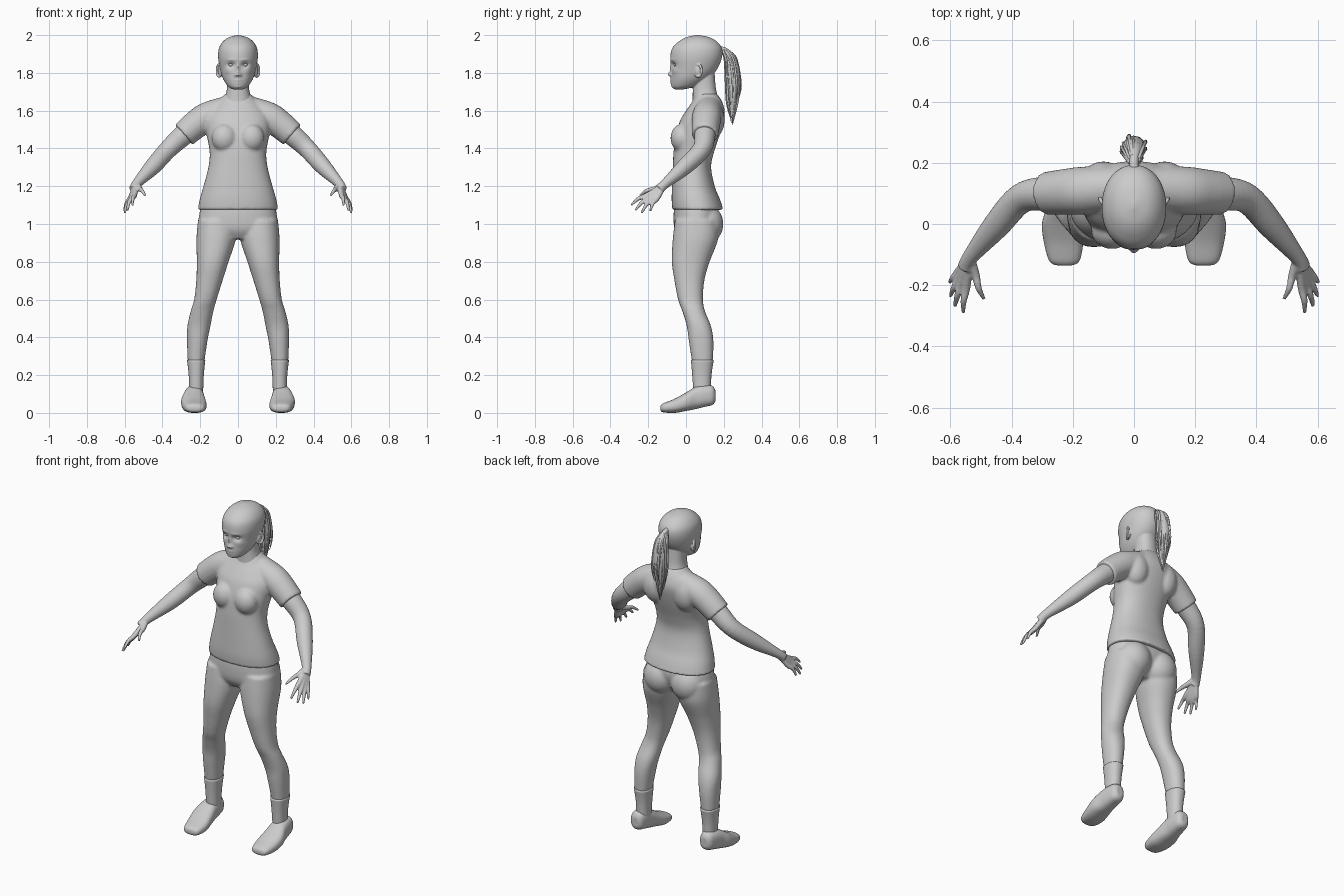
import bpy, bmesh, random
from math import sin, cos, pi, exp
from mathutils import Vector

random.seed(4)
if "Cube" in bpy.data.objects:
    bpy.data.objects.remove(bpy.data.objects["Cube"], do_unlink=True)

grey = bpy.data.materials.new("plain grey")
grey.use_nodes = True
grey.diffuse_color = (.6, .6, .6, 1)
grey.node_tree.nodes["Principled BSDF"].inputs["Base Color"].default_value = (.6, .6, .6, 1)


def refine(rows, steps=5):
    """Smoothly interpolate between rows of numbers."""
    out = []
    for i in range(len(rows) - 1):
        quad = rows[max(i - 1, 0)], rows[i], rows[i + 1], rows[min(i + 2, len(rows) - 1)]
        for k in range(steps):
            t = k / steps
            out.append([b + t / 2 * (c - a + t * (2*a - 5*b + 4*c - d + t * (3*b - a - 3*c + d)))
                        for a, b, c, d in zip(*quad)])
    return out + [list(rows[-1])]


def skin_rings(bm, rings):
    loops = [[bm.verts.new(p) for p in ring] for ring in rings]
    n = len(loops[0])
    for low, high in zip(loops, loops[1:]):
        for i in range(n):
            j = (i + 1) % n
            bm.faces.new((low[i], low[j], high[j], high[i]))
    bm.faces.new(loops[0])
    bm.faces.new(loops[-1])
    return [v for loop in loops for v in loop]


def loft(bm, rows, side=1, along="z", power=.9, n=40):
    """Rows hold position, then the low and high limits of both cross axes."""
    rings = []
    for t, a, b, c, d in refine(rows):
        ring = []
        for i in range(n):
            u, w = cos(2*pi*i/n), sin(2*pi*i/n)
            u, w = [abs(q)**power * (1 if q > 0 else -1) for q in (u, w)]
            x, y = side * ((a + b)/2 + u*(b - a)/2), (c + d)/2 + w*(d - c)/2
            ring.append((x, y, t) if along == "z" else (x, t, y))
        rings.append(ring)
    return skin_rings(bm, rings)


def body_loft(bm, rows, **options):
    """Symmetric loft: rows hold height, half width, front and back."""
    return loft(bm, [(z, -w, w, f, b) for z, w, f, b in rows], **options)


def tube(bm, rows, side=1, n=16, steps=5):
    """Round tube through points with radii."""
    rows = refine(rows, steps)
    pts = [Vector((side * x, y, z)) for x, y, z, r in rows]
    rings = []
    for i, p in enumerate(pts):
        tangent = (pts[min(i + 1, len(pts) - 1)] - pts[max(i - 1, 0)]).normalized()
        u = tangent.cross(Vector((.3, 1, .2))).normalized()
        w = tangent.cross(u)
        rings.append([p + max(rows[i][3], .001) * (u*cos(2*pi*k/n) + w*sin(2*pi*k/n)) for k in range(n)])
    skin_rings(bm, rings)


def ball(bm, centre, size, side=1):
    made = bmesh.ops.create_uvsphere(bm, u_segments=24, v_segments=16, radius=1)["verts"]
    for v in made:
        v.co = Vector((side*centre[0], centre[1], centre[2])) + v.co * Vector(size)


def finish(name, bm, voxel=0, smooth=0):
    """Make the object; a voxel size fuses its pieces into one skin."""
    bmesh.ops.recalc_face_normals(bm, faces=bm.faces)
    for f in bm.faces:
        f.smooth = True
    mesh = bpy.data.meshes.new(name)
    bm.to_mesh(mesh)
    bm.free()
    mesh.materials.append(grey)
    obj = bpy.data.objects.new(name, mesh)
    bpy.context.collection.objects.link(obj)
    if voxel:
        mod = obj.modifiers.new("fuse", "REMESH")
        mod.mode, mod.voxel_size, mod.use_smooth_shade = "VOXEL", voxel, True
    if smooth:
        mod = obj.modifiers.new("soften", "SMOOTH")
        mod.factor, mod.iterations = .5, smooth
    return obj


# Shirt: torso, bust, shoulders and short sleeves
bm = bmesh.new()
body_loft(bm, [(1.075, .213, -.072, .198), (1.13, .203, -.076, .18), (1.2, .183, -.074, .152),
               (1.3, .157, -.07, .133), (1.38, .15, -.066, .148), (1.47, .165, -.055, .178),
               (1.55, .172, -.03, .2), (1.6, .15, .0, .205), (1.65, .105, .035, .19),
               (1.69, .065, .055, .165)])
for s in (1, -1):
    ball(bm, (.072, -.022, 1.455), (.068, .06, .075), s)
    ball(bm, (.1, .135, 1.55), (.075, .07, .1), s)
    tube(bm, [(.05, .12, 1.61, .07), (.16, .11, 1.568, .078), (.225, .105, 1.525, .075),
              (.287, .1, 1.472, .07)], s, n=28)
finish("shirt", bm, .008, 5)

# Trousers: pelvis, buttocks and legs
bm = bmesh.new()
body_loft(bm, [(1.12, .19, -.06, .165), (1.04, .207, -.066, .175), (.97, .205, -.06, .15),
               (.92, .12, -.03, .11)])
for s in (1, -1):
    ball(bm, (.09, .105, 1.0), (.1, .093, .105), s)
    loft(bm, [(1.02, .01, .212, -.058, .17), (.92, .012, .22, -.07, .17), (.8, .05, .218, -.075, .125),
              (.7, .082, .221, -.061, .097), (.6, .113, .232, -.042, .09), (.54, .13, .25, -.02, .1),
              (.46, .146, .268, .004, .132), (.38, .162, .27, .015, .145), (.27, .178, .266, .032, .142)], s)
finish("trousers", bm, .008, 4)

# Ankle bands and shoes
for s, label in ((1, "left"), (-1, "right")):
    bm = bmesh.new()
    loft(bm, [(.28, .173, .27, .026, .147), (.2, .181, .261, .033, .135), (.1, .185, .258, .04, .13)], s)
    finish(label + "_ankle_band", bm)
    bm = bmesh.new()
    loft(bm, [(-.136, .205, .25, .014, .036), (-.122, .178, .277, .003, .05), (-.06, .166, .295, .0, .075),
              (0, .172, .301, .01, .108), (.05, .18, .288, .02, .138), (.1, .184, .28, .032, .147),
              (.14, .192, .27, .042, .143), (.156, .21, .252, .06, .12)], s, along="y", power=.8)
    finish(label + "_shoe", bm, .006, 3)

# Arms with palms and fingers
tips = [(.49, -.245, 1.15), (.558, -.29, 1.1), (.585, -.268, 1.072), (.6, -.235, 1.058), (.603, -.19, 1.068)]
for s, label in ((1, "left"), (-1, "right")):
    bm = bmesh.new()
    tube(bm, [(.2, .105, 1.54, .055), (.287, .1, 1.472, .056), (.37, .083, 1.395, .049),
              (.45, -.005, 1.305, .044), (.535, -.108, 1.215, .026), (.55, -.14, 1.185, .027)], s, n=24)
    for i, tip in enumerate(tips):
        tip = Vector(tip)
        wrist = Vector((.537, -.112, 1.21))
        knuckle = wrist.lerp(tip, .4 if i == 0 else .52)
        bend = knuckle.lerp(tip, .5) + Vector((.004, -.004, .008))
        root = .014 if i else .017
        tube(bm, [(*wrist, root), (*knuckle, .014), (*bend, .0105), (*tip, .006)], s, n=12)
    finish(label + "_arm", bm, .0045, 3)

# Head: egg-shaped loft with sculpted features pushed into the face
bm = bmesh.new()
verts = body_loft(bm, [(1.713, .028, -.06, -.01), (1.73, .054, -.074, .06), (1.77, .08, -.077, .12),
                       (1.82, .095, -.076, .165), (1.88, .105, -.083, .19), (1.93, .101, -.073, .19),
                       (1.965, .081, -.04, .165), (1.988, .05, .0, .125), (2, .006, .05, .07)], power=.95, n=96)
# Feature rule: sideways place, height, width, height reach, forward push
features = [(.037, 1.842, .02, .013, -.017), (.035, 1.866, .026, .008, .004), (0, 1.792, .013, .011, .02),
            (0, 1.82, .008, .022, .011), (.013, 1.786, .008, .007, .008), (0, 1.764, .02, .006, .009),
            (0, 1.748, .018, .006, .008), (0, 1.756, .022, .003, -.005), (0, 1.727, .02, .01, .005),
            (.055, 1.81, .02, .018, .005)]
for v in verts:
    if v.co.y < .03:
        x, z = abs(v.co.x), v.co.z
        v.co.y -= sum(push * exp(-((x - fx)/w)**2 - ((z - fz)/h)**2) for fx, fz, w, h, push in features)
body_loft(bm, [(1.6, .085, .03, .18), (1.66, .072, .035, .172), (1.72, .058, .036, .158), (1.82, .056, .04, .15)])
for s in (1, -1):
    ring = [(.1 + .012*sin(a), .065 + .018*sin(a), 1.812 + .032*cos(a), .0065)
            for a in [k * pi / 5 - .4 for k in range(9)]]
    tube(bm, ring, s, n=10)
    ball(bm, (.095, .065, 1.81), (.011, .018, .028), s)
finish("head", bm, .0035, 2)

# Eyes
for s, label in ((1, "left"), (-1, "right")):
    bm = bmesh.new()
    ball(bm, (.036, -.05, 1.842), (.016, .014, .0095), s)
    finish(label + "_eye", bm)

# Ponytail: tapering core with loose strands, and its tie
bm = bmesh.new()
path = [(0, .18, 1.925, .016), (0, .208, 1.918, .015), (0, .236, 1.87, .03), (0, .25, 1.77, .038),
        (0, .247, 1.67, .028), (0, .243, 1.56, .004)]
tube(bm, path, n=20)
for k in range(36):
    angle, reach = k * 2.4, random.uniform(.8, 1.15)
    last = random.randint(4, 6)
    strand = []
    for i, (x, y, z, r) in enumerate(path[1:last]):
        end = i == last - 2
        strand.append((x + cos(angle)*r*reach, y + sin(angle)*r*reach, z - random.uniform(0, .04) * (i > 1),
                       .001 if end else .006))
    tube(bm, strand, n=6, steps=4)
finish("ponytail", bm)
